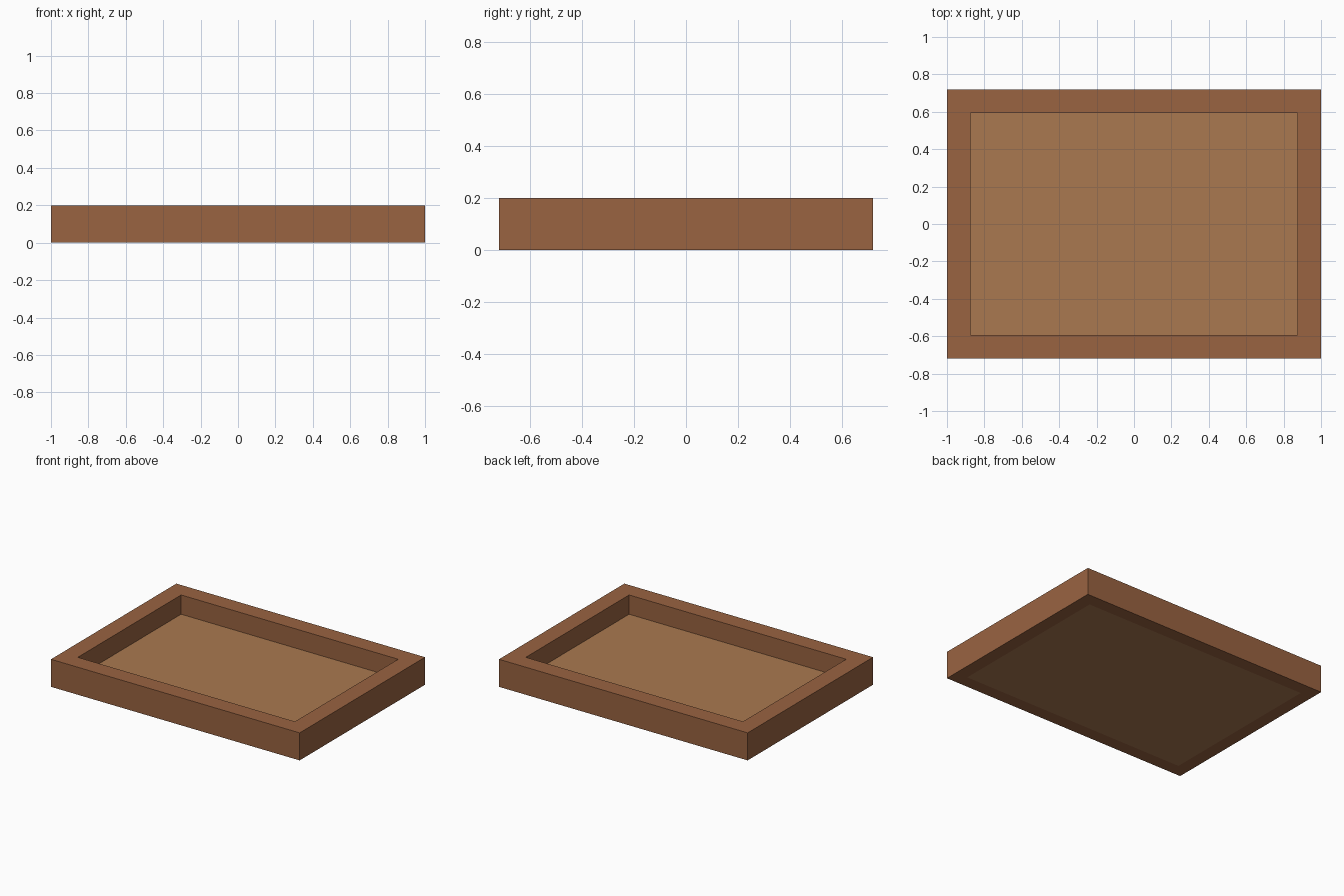
import bpy, bmesh

if "Cube" in bpy.data.objects:
    bpy.data.objects.remove(bpy.data.objects["Cube"])


def material(name, rgb):
    m = bpy.data.materials.new(name)
    m.diffuse_color = (*rgb, 1)
    m.use_nodes = True
    m.node_tree.nodes["Principled BSDF"].inputs["Base Color"].default_value = m.diffuse_color
    return m


def finish(name, bm, mat):
    bmesh.ops.recalc_face_normals(bm, faces=bm.faces)
    me = bpy.data.meshes.new(name)
    bm.to_mesh(me)
    bm.free()
    me.materials.append(mat)
    ob = bpy.data.objects.new(name, me)
    bpy.context.collection.objects.link(ob)
    return ob


HX, HY, H = 1.0, 0.72, 0.2      # outer half sizes and height
WALL, REBATE, FLOOR = 0.127, 0.095, 0.06

frame_wood = material("frame_wood", (0.32, 0.125, 0.053))
panel_wood = material("panel_wood", (0.40, 0.19, 0.08))

# Rim: a rebated profile (inset, z) carried around the rectangle
profile = [(0, 0), (0, H), (WALL, H), (WALL, FLOOR), (REBATE, FLOOR), (REBATE, 0)]
bm = bmesh.new()
rings = [[bm.verts.new((sx * (HX - d), sy * (HY - d), z)) for d, z in profile]
         for sx, sy in ((-1, -1), (1, -1), (1, 1), (-1, 1))]
n = len(profile)
for c in range(4):
    a, b = rings[c], rings[(c + 1) % 4]
    for i in range(n):
        j = (i + 1) % n
        bm.faces.new((a[i], b[i], b[j], a[j]))
finish("tray_frame", bm, frame_wood)

# Floor panel seated in the rebate, flush with the underside
bm = bmesh.new()
bmesh.ops.create_cube(bm, size=1)
for v in bm.verts:
    v.co.x *= 2 * (HX - REBATE)
    v.co.y *= 2 * (HY - REBATE)
    v.co.z = (v.co.z + 0.5) * FLOOR
finish("tray_floor", bm, panel_wood)
